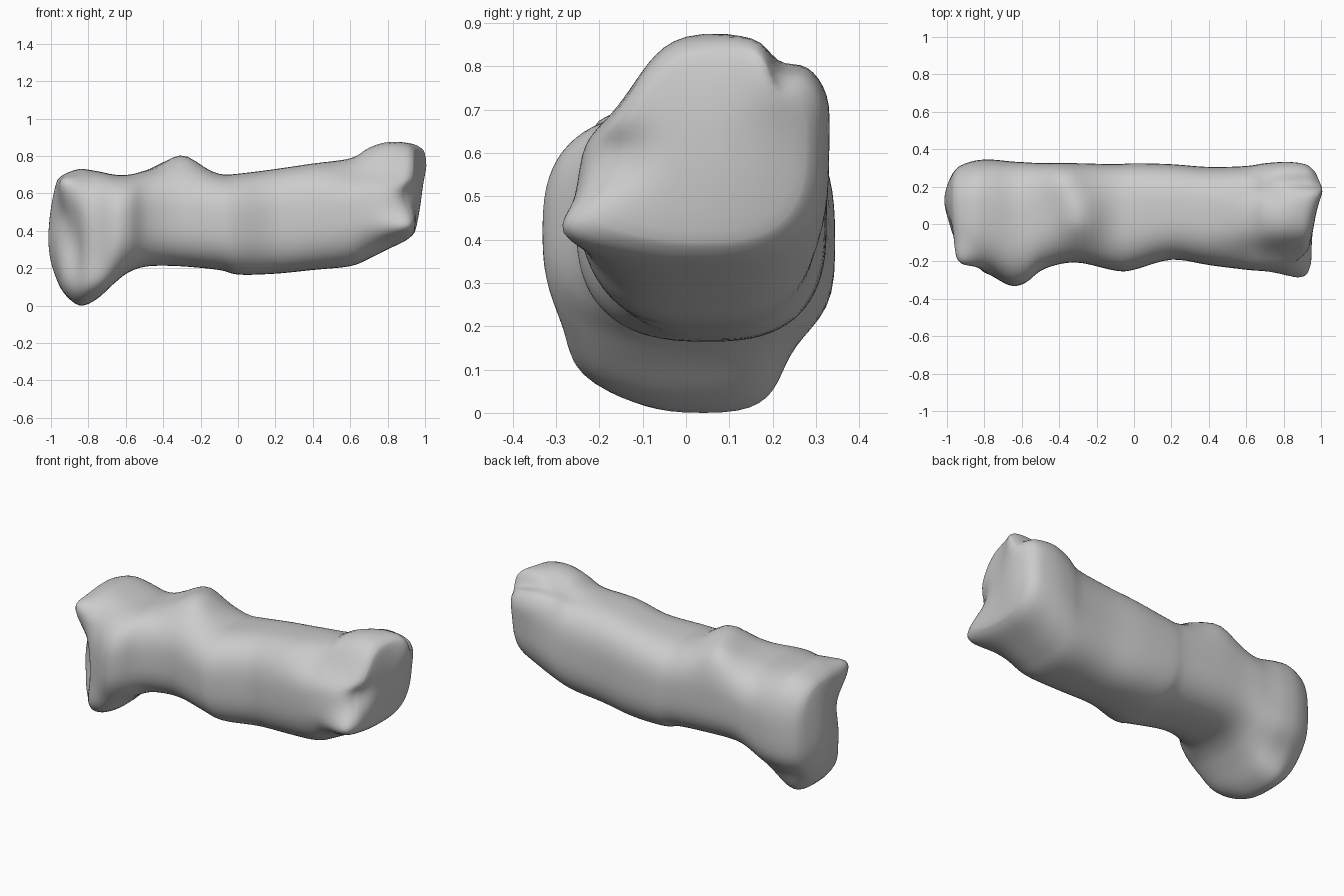
import bpy
import bmesh
import math
from mathutils import Vector

SIDES = 72       # points around each ring
STEPS = 5        # rings between neighbouring stations
CAP_RINGS = 8    # rings closing each end

cube = bpy.data.objects.get("Cube")
if cube:
    bpy.data.objects.remove(cube, do_unlink=True)


def make_material(name, rgb):
    material = bpy.data.materials.new(name)
    material.use_nodes = True
    colour = (*rgb, 1)
    material.diffuse_color = colour
    bsdf = next(n for n in material.node_tree.nodes if n.type == "BSDF_PRINCIPLED")
    bsdf.inputs["Base Color"].default_value = colour
    return material


# Stations along the body: x, front, back, bottom, top
stations = [
    (-.96, -.14, .27, .16, .67),
    (-.93, -.21, .31, .07, .7),
    (-.85, -.25, .34, 0, .73),
    (-.76, -.28, .345, .03, .72),
    (-.66, -.33, .335, .12, .7),
    (-.58, -.315, .33, .18, .7),
    (-.48, -.24, .325, .21, .72),
    (-.31, -.205, .325, .21, .73),
    (-.1, -.25, .32, .19, .7),
    (0, -.245, .325, .165, .705),
    (.2, -.19, .32, .17, .73),
    (.4, -.22, .305, .19, .76),
    (.6, -.245, .31, .21, .79),
    (.7, -.25, .325, .25, .85),
    (.8, -.25, .33, .3, .88),
    (.9, -.23, .315, .35, .87),
    (.94, -.19, .28, .39, .84),
]

# Sculpting pulls: centre, displacement, reach along each axis
pulls = [
    ((-.29, .04, .76), (0, 0, .08), (.11, .15, .2)),          # ridge over the back
    ((-.38, .25, .72), (0, .01, .05), (.1, .13, .15)),        # rear run of the ridge
    ((-.93, -.2, .63), (-.025, -.05, .05), (.09, .1, .09)),   # pinched left corner
    ((-.94, -.25, .32), (.06, .09, 0), (.09, .12, .22)),      # tucked edge below the pinch
    ((-.98, .13, .36), (-.04, 0, 0), (.07, .13, .25)),        # bulging left end
    ((-.97, -.1, .47), (.03, 0, 0), (.05, .1, .1)),           # hollow under the pinch
    ((-.77, -.22, .1), (0, -.04, -.01), (.12, .1, .12)),      # full lower heel
    ((-.82, .31, .1), (0, -.05, .03), (.2, .12, .12)),        # trimmed rear of heel
    ((.95, .17, .7), (.035, 0, 0), (.1, .15, .25)),           # leaning right end
    ((.95, .2, .81), (.035, 0, .01), (.1, .08, .12)),         # pointed top right corner
    ((.94, -.21, .62), (-.04, .03, 0), (.08, .1, .1)),        # rounded front of right end
    ((.93, -.2, .42), (.015, -.1, -.01), (.16, .1, .08)),     # pointed lower front corner
    ((.82, -.2, .8), (0, .04, -.09), (.27, .14, .17)),        # sloped front shoulder
    ((.9, .23, .8), (0, -.02, -.06), (.15, .04, .1)),         # groove beside the crest
    ((.72, .17, .84), (0, 0, -.04), (.12, .06, .1)),          # groove running inward
    ((.85, .31, .72), (.01, .01, 0), (.12, .05, .07)),        # lump behind the groove
]


def catmull(a, b, c, d, t):
    return [0.5 * (2 * q + (r - p) * t + (2 * p - 5 * q + 4 * r - s) * t * t
                   + (3 * q - p - 3 * r + s) * t ** 3)
            for p, q, r, s in zip(a, b, c, d)]


def smooth_stations():
    last = len(stations) - 1
    result = []
    for i in range(last):
        a, d = stations[max(i - 1, 0)], stations[min(i + 2, last)]
        for k in range(STEPS):
            result.append(catmull(a, stations[i], stations[i + 1], d, k / STEPS))
    result.append(stations[last])
    return result


def soft_power(value, exponent):
    return math.copysign(abs(value) ** exponent, value)


def ring_points(station, scale=1, bulge=0):
    x, front, back, bottom, top = station
    mid_y, mid_z = (front + back) / 2, (bottom + top) / 2
    points = []
    for i in range(SIDES):
        angle = math.tau * i / SIDES
        c, s = math.cos(angle), math.sin(angle)
        # Squarest at the upper rear
        power = 0.68 if s > 0 and c > 0 else 0.75
        points.append(Vector((x + bulge,
                              mid_y + soft_power(c, power) * (back - front) / 2 * scale,
                              mid_z + soft_power(s, power) * (top - bottom) / 2 * scale)))
    return points


def sculpt(point):
    moved = point.copy()
    for centre, shift, reach in pulls:
        distance = sum(((p - c) / r) ** 2 for p, c, r in zip(point, centre, reach))
        moved += Vector(shift) * math.exp(-distance)
    return moved


# Rings for the left cap, the body and the right cap
body = smooth_stations()
rings = []
for k in range(1, CAP_RINGS):
    f = k / CAP_RINGS
    rings.append(ring_points(body[0], f, -0.015 * (1 - f ** 4)))
rings += [ring_points(station) for station in body]
for k in range(CAP_RINGS - 1, 0, -1):
    f = k / CAP_RINGS
    rings.append(ring_points(body[-1], f, 0.015 * (1 - f ** 3)))

bm = bmesh.new()
loops = [[bm.verts.new(sculpt(p)) for p in ring] for ring in rings]
for near, far in zip(loops, loops[1:]):
    for i in range(SIDES):
        j = (i + 1) % SIDES
        bm.faces.new((near[i], near[j], far[j], far[i]))
bm.faces.new(loops[0])
bm.faces.new(loops[-1])
bmesh.ops.recalc_face_normals(bm, faces=bm.faces)

mesh = bpy.data.meshes.new("bone_body")
bm.to_mesh(mesh)
bm.free()
bone = bpy.data.objects.new("bone_body", mesh)
bpy.context.collection.objects.link(bone)
mesh.materials.append(make_material("plain grey", (.6, .6, .6)))

# Smooth the surface and shade it
relax = bone.modifiers.new("relax", "SMOOTH")
relax.factor = 0.5
relax.iterations = 3
bpy.context.view_layer.objects.active = bone
bone.select_set(True)
bpy.ops.object.shade_smooth_by_angle(angle=math.radians(60))
